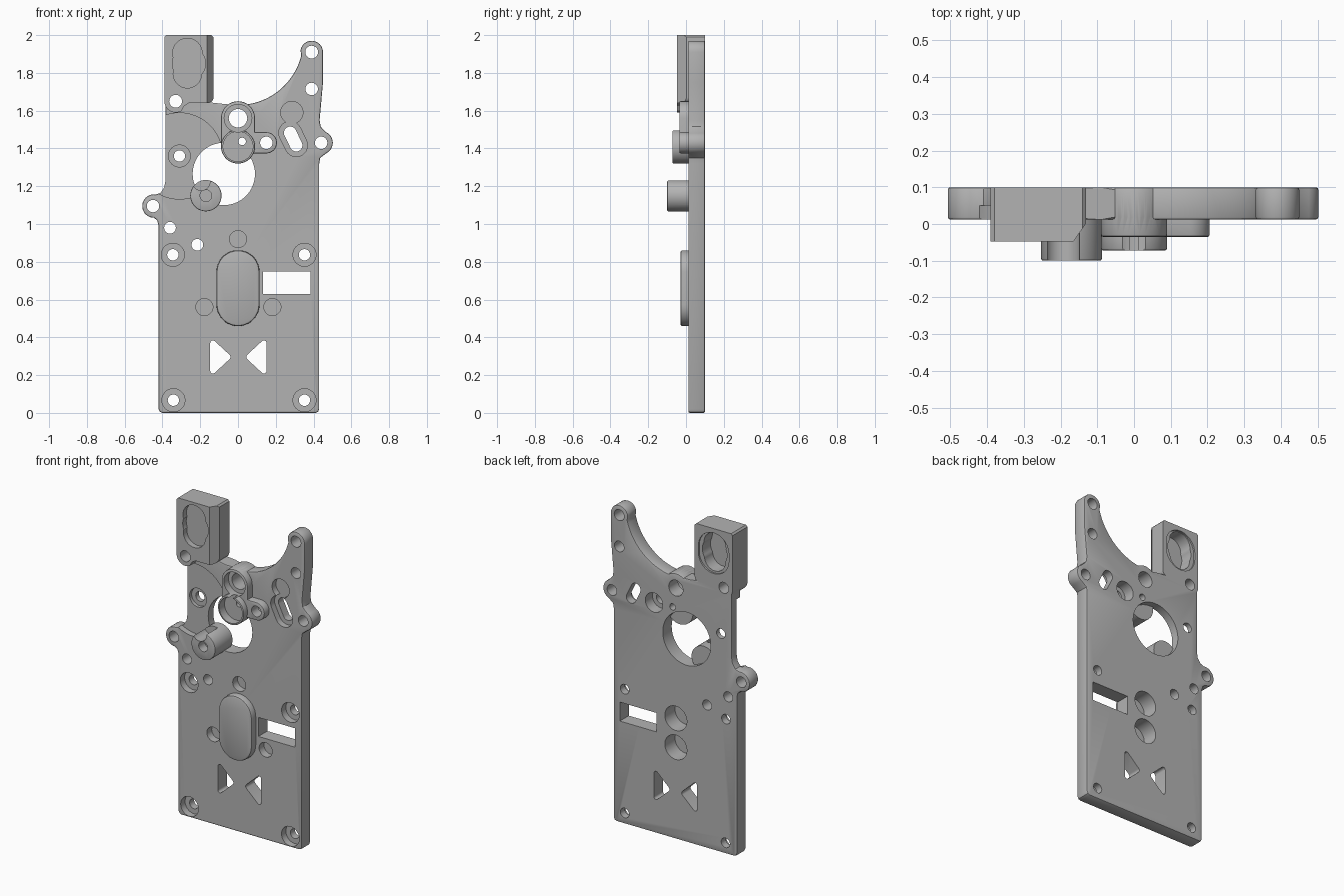
import bpy, bmesh
from math import cos, sin, pi, radians
from mathutils import Matrix

if "Cube" in bpy.data.objects:
    bpy.data.objects.remove(bpy.data.objects["Cube"], do_unlink=True)

grey = bpy.data.materials.new("machined grey")
grey.use_nodes = True
grey.diffuse_color = (0.45, 0.45, 0.45, 1)
grey.node_tree.nodes["Principled BSDF"].inputs["Base Color"].default_value = grey.diffuse_color

BACK = 0.10    # rear face of the plate
FRONT = 0.012  # front face of the plate
OUT = 0.2      # clear of the part


def arc(cx, cz, r, a0, a1, n=12):
    angles = [radians(a0 + (a1 - a0) * i / n) for i in range(n + 1)]
    return [(cx + r * cos(a), cz + r * sin(a)) for a in angles]


def circle(cx, cz, r, n=40):
    return arc(cx, cz, r, 0, 360, n)[:-1]


def capsule(x0, z0, x1, z1, r, tilt):
    """Slot outline; tilt is the direction from first to second centre."""
    return arc(x1, z1, r, tilt - 90, tilt + 90, 18) + arc(x0, z0, r, tilt + 90, tilt + 270, 18)


def finish(name, bm):
    mesh = bpy.data.meshes.new(name)
    bmesh.ops.recalc_face_normals(bm, faces=bm.faces[:])
    bm.to_mesh(mesh)
    bm.free()
    ob = bpy.data.objects.new(name, mesh)
    ob.data.materials.append(grey)
    bpy.context.scene.collection.objects.link(ob)
    return ob


def prism(name, outline, y0, y1, bevel=0, both=False):
    """Extrude an x-z outline from y0 (front) to y1 (back)."""
    bm = bmesh.new()
    face = bm.faces.new([bm.verts.new((x, y0, z)) for x, z in outline])
    extruded = bmesh.ops.extrude_face_region(bm, geom=[face], use_keep_orig=True)
    for v in extruded["geom"]:
        if isinstance(v, bmesh.types.BMVert):
            v.co.y = y1
    if bevel:
        ends = (y0, y1) if both else (y0,)
        rim = [e for e in bm.edges
               if any(all(abs(v.co.y - y) < 1e-5 for v in e.verts) for y in ends)]
        bmesh.ops.bevel(bm, geom=rim, offset=bevel, segments=2, profile=0.5, affect='EDGES')
    return finish(name, bm)


def combine(target, tool, operation):
    mod = target.modifiers.new("combine", 'BOOLEAN')
    mod.operation = operation
    mod.solver = 'MANIFOLD'
    mod.object = tool
    bpy.context.view_layer.objects.active = target
    bpy.ops.object.modifier_apply(modifier=mod.name)
    bpy.data.objects.remove(tool, do_unlink=True)


def add(outline, y0, y1, bevel=0.006):
    combine(plate, prism("boss", outline, y0, y1, bevel), 'UNION')


def cut(outline, y0=-OUT, y1=OUT):
    combine(plate, prism("cutter", outline, y0, y1), 'DIFFERENCE')


# Main plate outline with two side ears and a curved horn
outline = [(-0.42, 0.02), (-0.414, 0.006), (-0.40, 0), (0.41, 0), (0.424, 0.006), (0.43, 0.02),
           (0.43, 1.32), (0.435, 1.35)]
outline += arc(0.44, 1.43, 0.062, -65, 65)
outline += [(0.438, 1.515), (0.432, 1.55), (0.45, 1.75)]
outline += arc(0.39, 1.91, 0.06, 0, 170)
outline += arc(0, 1.975, 0.345, -14, -76, 20)
outline += arc(0, 1.56, 0.09, 55, 125)
outline += [(-0.09, 1.637), (-0.2, 1.65), (-0.2, 1.7), (-0.384, 1.7), (-0.384, 1.23),
            (-0.39, 1.195), (-0.41, 1.165)]
outline += arc(-0.445, 1.095, 0.062, 80, 270, 18)
outline += [(-0.428, 1.02), (-0.42, 0.99)]
plate = prism("mounting_plate", outline, FRONT, BACK, 0.007, True)

# Raised corner block with a sloped inner edge
block_outline = [(-0.14, 2.0), (-0.38, 2.0), (-0.39, 1.99)]
block_outline += arc(-0.33, 1.65, 0.06, 180, 300)
block_outline += [(-0.285, 1.625), (-0.26, 1.64)]
block_outline += arc(-0.16, 1.67, 0.03, -90, 0, 6) + [(-0.13, 1.99)]
block = prism("corner_block", block_outline, -0.047, BACK)
bm = bmesh.new()
bmesh.ops.create_cube(bm, size=1, matrix=Matrix.Translation((-0.0655, -0.08, 1.8))
                      @ Matrix.Rotation(radians(-35), 4, 'Z') @ Matrix.Diagonal((0.2, 0.2, 0.8, 1)))
combine(block, finish("chamfer_cutter", bm), 'DIFFERENCE')
combine(plate, block, 'UNION')

# Round recess and large bore
cut(circle(-0.31, 1.36, 0.228, 64), -OUT, 0.05)
cut(circle(-0.075, 1.265, 0.165, 64))

# Linked bosses in the upper middle
add(capsule(0, 1.41, 0, 1.56, 0.09, 90), -0.035, 0.06)
add(capsule(0.0, 1.43, 0.15, 1.43, 0.056, 0), -0.035, 0.06)
add(circle(0, 1.41, 0.09), -0.072, 0.06)

# Notched boss beside the bore
notched = prism("notched_boss", circle(-0.17, 1.15, 0.083), -0.1, 0.07, 0.006)
combine(notched, prism("cutter", circle(-0.195, 1.225, 0.047), -OUT, FRONT), 'DIFFERENCE')
combine(plate, notched, 'UNION')

# Raised oval pad
add(capsule(0, 0.573, 0, 0.747, 0.114, 90), -0.03, 0.06, 0.012)

# Plain through holes: x, z, radius
for x, z, r in [(-0.36, 0.98, 0.031), (-0.215, 0.89, 0.031), (-0.45, 1.095, 0.033),
                (0.44, 1.43, 0.033), (0.39, 1.91, 0.034), (0.39, 1.715, 0.033),
                (-0.33, 1.65, 0.034), (0.022, 1.437, 0.02), (0, 1.56, 0.049),
                (0.15, 1.43, 0.033), (-0.31, 1.36, 0.03)]:
    cut(circle(x, z, r, 28))

# Counterbored screw holes
for x, z in [(-0.345, 0.837), (0.352, 0.837), (-0.342, 0.067), (0.352, 0.067)]:
    cut(circle(x, z, 0.03, 28))
    cut(circle(x, z, 0.061), -OUT, 0.055)

# Blind front pockets: x, z, radius, floor
for x, z, r, floor in [(0, 0.92, 0.045, 0.06), (-0.178, 0.56, 0.045, 0.06),
                       (0.182, 0.56, 0.045, 0.06), (0.285, 1.59, 0.059, 0.05),
                       (0, 1.41, 0.079, -0.02), (0, 1.56, 0.073, 0.01),
                       (-0.17, 1.15, 0.031, -0.04), (-0.31, 1.36, 0.058, 0.07)]:
    cut(circle(x, z, r), -OUT, floor)

# Blind rear bores: x, z, radius, floor
for x, z, r, floor in [(0, 0.75, 0.076, 0), (0, 0.57, 0.076, 0), (0.15, 1.43, 0.06, 0.03)]:
    cut(circle(x, z, r), floor, OUT)

# Tilted slot with a step
cut(capsule(0.276, 1.483, 0.308, 1.417, 0.033, -64))
cut(capsule(0.276, 1.483, 0.308, 1.417, 0.06, -64), -OUT, 0.05)

# Rectangular window
cut([(0.132, 0.63), (0.385, 0.63), (0.385, 0.748), (0.132, 0.748)])

# Mirrored triangular windows with rounded corners
for side in (-1, 1):
    tri = arc(0.135, 0.222, 0.014, -130, 0, 5) + arc(0.135, 0.37, 0.014, 0, 130, 5)
    tri += arc(0.058, 0.296, 0.016, 130, 230, 5)
    cut([(side * x + 0.002, z) for x, z in tri])

# Lobed pocket in the block front, stepped pocket in its rear
for x, z, r in [(-0.268, 1.905, 0.078), (-0.268, 1.795, 0.075), (-0.26, 1.85, 0.088)]:
    cut(circle(x, z, r), -OUT, -0.012)
cut(capsule(-0.26, 1.825, -0.26, 1.868, 0.105, 90), 0.09, OUT)
for x, z, r in [(-0.262, 1.895, 0.075), (-0.262, 1.805, 0.072), (-0.26, 1.85, 0.085)]:
    cut(circle(x, z, r), 0.01, OUT)

# Crisp edges with smooth curved walls
bpy.ops.object.select_all(action='DESELECT')
plate.select_set(True)
bpy.context.view_layer.objects.active = plate
bpy.ops.object.shade_smooth_by_angle(angle=radians(28))
